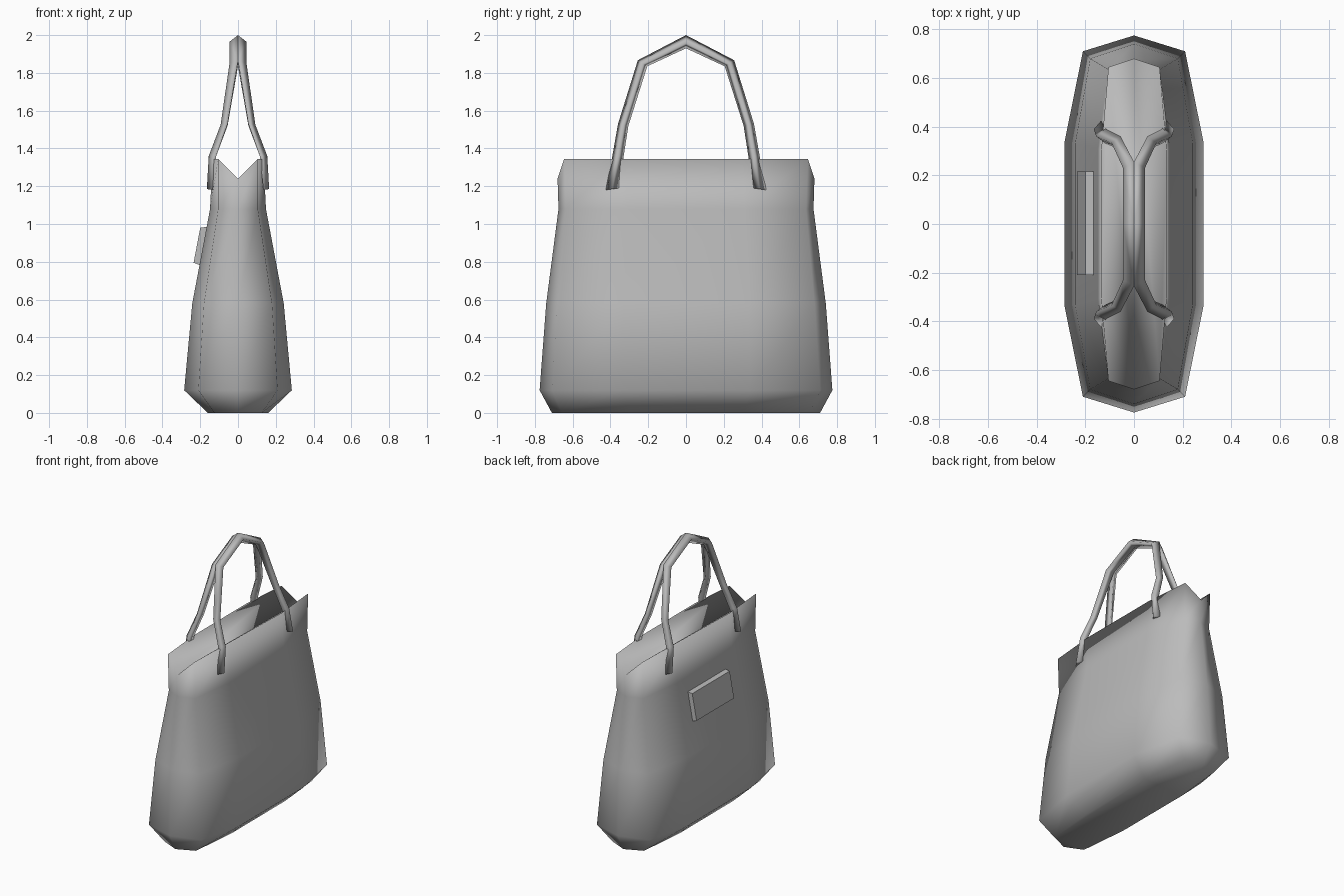
import bpy, bmesh
from mathutils import Vector

cube = bpy.data.objects.get("Cube")
if cube:
    bpy.data.objects.remove(cube, do_unlink=True)

grey = bpy.data.materials.new("plain_grey")
grey.use_nodes = True
grey.diffuse_color = (0.5, 0.5, 0.5, 1)
grey.node_tree.nodes["Principled BSDF"].inputs["Base Color"].default_value = (0.5, 0.5, 0.5, 1)


def finish(bm, name, smooth):
    """Turn a bmesh into a named object with outward normals."""
    bmesh.ops.recalc_face_normals(bm, faces=bm.faces)
    for face in bm.faces:
        face.smooth = smooth
    mesh = bpy.data.meshes.new(name)
    bm.to_mesh(mesh)
    bm.free()
    mesh.materials.append(grey)
    obj = bpy.data.objects.new(name, mesh)
    bpy.context.collection.objects.link(obj)
    return obj


def bridge(bm, a, b):
    """Join two closed loops of vertices with quads."""
    for i in range(len(a)):
        j = (i + 1) % len(a)
        bm.faces.new((a[i], a[j], b[j], b[i]))


def ring(bm, side_x, side_y, corner_x, corner_y, end_y, z, end_z):
    """Ten-sided loop, starting at the front end point."""
    half = [(0, -end_y, end_z), (corner_x, -corner_y, z), (side_x, -side_y, z),
            (side_x, side_y, z), (corner_x, corner_y, z)]
    points = half + [(-x, -y, h) for x, y, h in half]
    return [bm.verts.new(p) for p in points]


# Bag body: flared loops from base to notched rim
bm = bmesh.new()
levels = [(0.16, 0.30, 0.125, 0.655, 0.71, 0, 0),
          (0.285, 0.34, 0.21, 0.71, 0.775, 0.12, 0.12),
          (0.242, 0.33, 0.18, 0.68, 0.74, 0.58, 0.58),
          (0.148, 0.31, 0.105, 0.635, 0.675, 1.08, 1.08),
          (0.135, 0.30, 0.105, 0.645, 0.68, 1.345, 1.24)]
loops = [ring(bm, *level) for level in levels]
for low, high in zip(loops, loops[1:]):
    bridge(bm, low, high)
bm.faces.new(loops[0])
# Folded closure, dipping to a line between the two notches
rim = loops[-1]
bm.faces.new(rim[:6])
bm.faces.new(rim[5:] + rim[:1])
finish(bm, "bag_body", True)

# Handle half-path: outer (y, z), inner (y, z), inner x, ridge x
stations = [((0.425, 1.18), (0.355, 1.19), 0.135, 0.165),
            ((0.39, 1.36), (0.33, 1.36), 0.115, 0.155),
            ((0.36, 1.53), (0.305, 1.52), 0.055, 0.092),
            ((0.255, 1.867), (0.205, 1.835), 0.0, 0.045),
            ((0, 2.0), (0, 1.93), 0.0, 0.045)]
path = [(s, 1) for s in stations] + [(s, -1) for s in reversed(stations[:-1])]

for name, side in (("left_handle", 1), ("right_handle", -1)):
    bm = bmesh.new()
    sections = []
    for (outer, inner, x_in, x_out), end in path:
        a = Vector((side * x_in, end * outer[0], outer[1]))
        b = Vector((side * x_in, end * inner[0], inner[1]))
        ridge = (a + b) / 2
        ridge.x = side * x_out
        sections.append([bm.verts.new(p) for p in (a, b, ridge)])
    for first, second in zip(sections, sections[1:]):
        bridge(bm, first, second)
    bm.faces.new(sections[0])
    bm.faces.new(sections[-1])
    finish(bm, name, True)

# Tag plate lying against the sloping side
bm = bmesh.new()
profile = [(-0.20, 0.98), (-0.165, 0.985), (-0.195, 0.78), (-0.235, 0.795)]
front, back = [[bm.verts.new((x, y, z)) for x, z in profile] for y in (-0.21, 0.215)]
bridge(bm, front, back)
bm.faces.new(front)
bm.faces.new(back)
finish(bm, "tag_plate", False)
